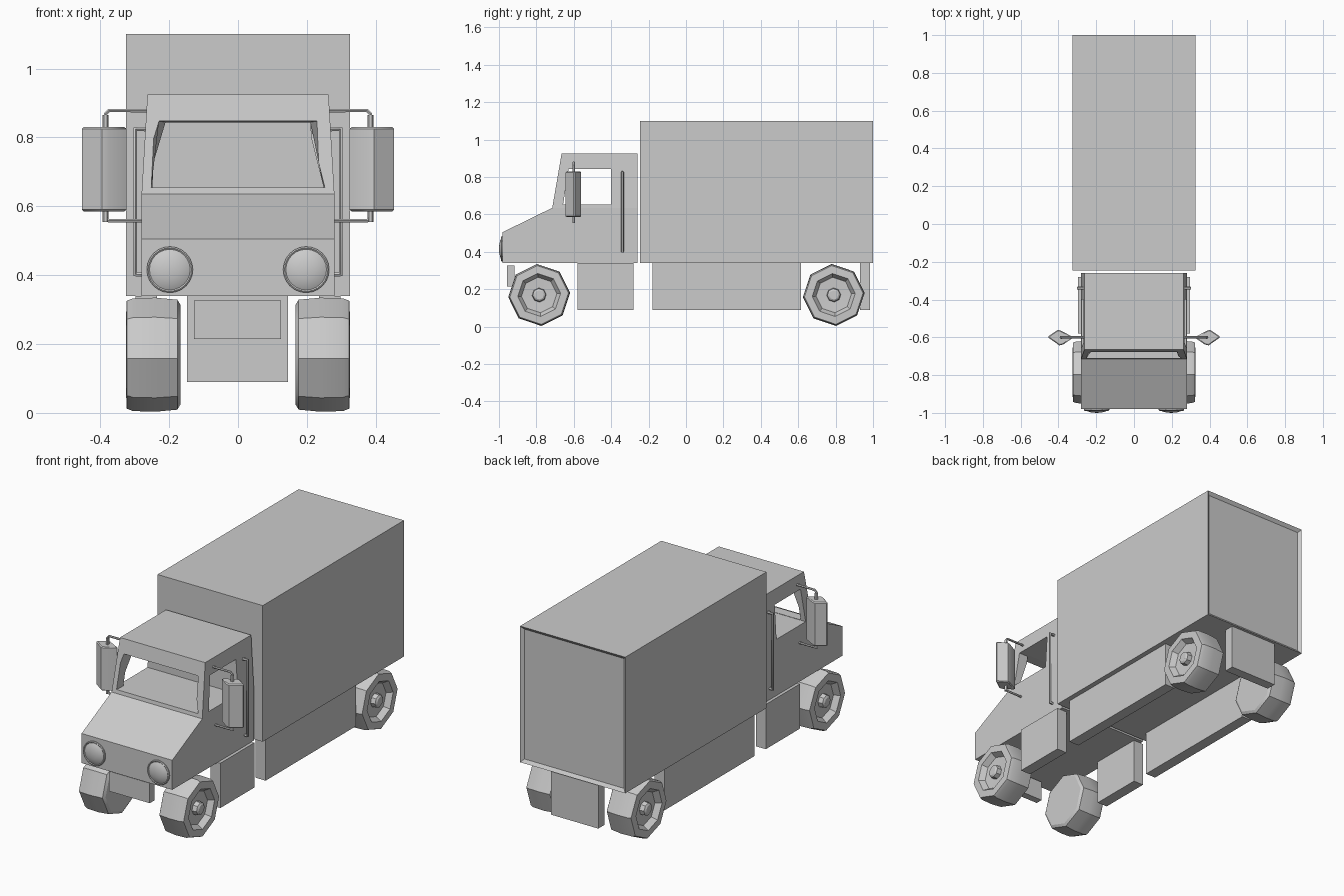
import bpy, bmesh, math
from mathutils import Vector

if "Cube" in bpy.data.objects:
    bpy.data.objects.remove(bpy.data.objects["Cube"])


def finish(bm, name, mirror=False):
    bmesh.ops.remove_doubles(bm, verts=bm.verts, dist=1e-5)
    bmesh.ops.recalc_face_normals(bm, faces=bm.faces)
    me = bpy.data.meshes.new(name)
    bm.to_mesh(me)
    bm.free()
    ob = bpy.data.objects.new(name, me)
    bpy.context.collection.objects.link(ob)
    if mirror:
        ob.modifiers.new("Mirror", 'MIRROR')
    return ob


def loft(name, a, b, mirror=False):
    """Solid between two rings with the same number of points."""
    bm = bmesh.new()
    va, vb = [bm.verts.new(p) for p in a], [bm.verts.new(p) for p in b]
    bm.faces.new(va)
    bm.faces.new(vb)
    for i in range(len(va)):
        j = (i + 1) % len(va)
        bm.faces.new((va[i], va[j], vb[j], vb[i]))
    return finish(bm, name, mirror)


def box(name, x, y, z, mirror=False):
    ring = lambda h: [(x[0], y[0], h), (x[1], y[0], h), (x[1], y[1], h), (x[0], y[1], h)]
    return loft(name, ring(z[0]), ring(z[1]), mirror)


def lathe(name, profile, centre, axis, start, steps, mirror=True):
    """Spin (radius, distance along axis) points round an axis."""
    bm = bmesh.new()
    c, ax, st = Vector(centre), Vector(axis), Vector(start)
    vs = [bm.verts.new(c + ax * h + st * r) for r, h in profile]
    es = [bm.edges.new(p) for p in zip(vs, vs[1:])]
    bmesh.ops.spin(bm, geom=vs + es, cent=c, axis=ax, angle=2 * math.pi,
                   steps=steps, use_duplicate=False)
    return finish(bm, name, mirror)


def select(ob):
    bpy.ops.object.select_all(action='DESELECT')
    ob.select_set(True)
    bpy.context.view_layer.objects.active = ob


def smooth(ob, deg=35):
    select(ob)
    bpy.ops.object.shade_smooth_by_angle(angle=math.radians(deg))


def cut(ob, cutter):
    m = ob.modifiers.new("Cut", 'BOOLEAN')
    m.operation, m.solver, m.object = 'DIFFERENCE', 'EXACT', cutter
    select(ob)
    bpy.ops.object.modifier_apply(modifier=m.name)
    bpy.data.objects.remove(cutter)


def rod(name, pts, radius):
    cu = bpy.data.curves.new(name, 'CURVE')
    cu.dimensions = '3D'
    cu.bevel_depth, cu.bevel_resolution, cu.use_fill_caps = radius, 1, True
    sp = cu.splines.new('POLY')
    sp.points.add(len(pts) - 1)
    for p, co in zip(sp.points, pts):
        p.co = (*co, 1)
    ob = bpy.data.objects.new(name, cu)
    bpy.context.collection.objects.link(ob)
    select(ob)
    bpy.ops.object.convert(target='MESH')
    smooth(bpy.context.object, 50)


# cargo box with recessed rear door
cargo = box("cargo_box", (-.325, .325), (-.246, 1), (.34, 1.1))
bm = bmesh.new()
bm.from_mesh(cargo.data)
rear = [f for f in bm.faces if f.normal.y > .9]
bmesh.ops.inset_region(bm, faces=rear, thickness=.025)
bmesh.ops.translate(bm, verts=rear[0].verts, vec=(0, -.014, 0))
bm.to_mesh(cargo.data)
bm.free()

# lower cab with sloping bonnet
side = [(-.98, .34), (-.98, .505), (-.715, .635), (-.26, .635), (-.26, .34)]
loft("cab_body", [(-.28, y, z) for y, z in side], [(.28, y, z) for y, z in side])

# upper cab, tapered, with open windows
cab = loft("cab_top",
           [(-.28, -.715, .635), (.28, -.715, .635), (.28, -.26, .635), (-.28, -.26, .635)],
           [(-.263, -.665, .925), (.263, -.665, .925), (.263, -.26, .925), (-.263, -.26, .925)])
win = [(-.657, .653), (-.628, .843), (-.4, .843), (-.4, .653)]
cut(cab, loft("side_window_cutter", [(-.4, y, z) for y, z in win], [(.4, y, z) for y, z in win]))
cut(cab, loft("windscreen_cutter",
              [(-.255, -.76, .655), (.255, -.76, .655), (.245, -.72, .85), (-.245, -.72, .85)],
              [(-.245, -.6, .655), (.245, -.6, .655), (.2, -.6, .842), (-.2, -.6, .842)]))

# headlights: rim and domed lens
light = lathe("headlight",
              [(0, .005), (.067, .005), (.067, -.006), (.063, -.009), (.059, -.006),
               (.048, -.012), (.026, -.018), (0, -.02)],
              (.198, -.98, .416), (0, 1, 0), (0, 0, 1), 24)
smooth(light, 30)

# eight-sided wheels with recessed hubs
tilt = math.radians(4)
tyre = [(0, .167), (.145, .167), (.16, .176), (.166, .24), (.164, .305), (.157, .323),
        (.115, .325), (.095, .295), (.038, .292), (.035, .318), (.025, .325), (0, .325)]
for label, y in (("front", -.785), ("rear", .79)):
    smooth(lathe(label + "_wheel", tyre, (0, y, .169), (1, 0, 0),
                 (0, -math.sin(tilt), math.cos(tilt)), 8), 30)

# chassis boxes, side skirts and end plates
box("side_tank", (.235, .297), (-.58, -.28), (.09, .34), True)
box("side_skirt", (.235, .297), (-.18, .615), (.09, .34), True)
box("rear_plate", (-.148, .145), (.93, .985), (.09, .34))
box("front_plate", (-.128, .125), (-.957, -.917), (.215, .326))

# wing mirrors
plan = [(.32, -.6), (.375, -.638), (.395, -.643), (.453, -.602), (.453, -.594), (.405, -.561), (.39, -.563)]
mirror = loft("wing_mirror", [(x, y, .585) for x, y in plan], [(x, y, .83) for x, y in plan], True)
bev = mirror.modifiers.new("Bevel", 'BEVEL')
bev.width, bev.segments, bev.angle_limit = .005, 1, math.radians(60)
bev.limit_method = 'ANGLE'
smooth(mirror, 30)

# mirror brackets and grab rails on both sides
for s, label in ((1, "right"), (-1, "left")):
    rod(label + "_mirror_top_arm",
        [(s * .25, -.6, .878), (s * .375, -.6, .878), (s * .385, -.6, .868), (s * .385, -.6, .82)], .006)
    rod(label + "_mirror_bottom_arm",
        [(s * .265, -.6, .558), (s * .375, -.6, .558), (s * .385, -.6, .568), (s * .385, -.6, .6)], .006)
    for z in (.845, .575):
        rod(label + "_mirror_mount", [(s * .385, -.6, z - .02), (s * .385, -.6, z + .02)], .009)
    rod(label + "_grab_rail",
        [(s * .262, -.34, .824), (s * .298, -.34, .824), (s * .298, -.34, .402), (s * .27, -.34, .402)], .008)
